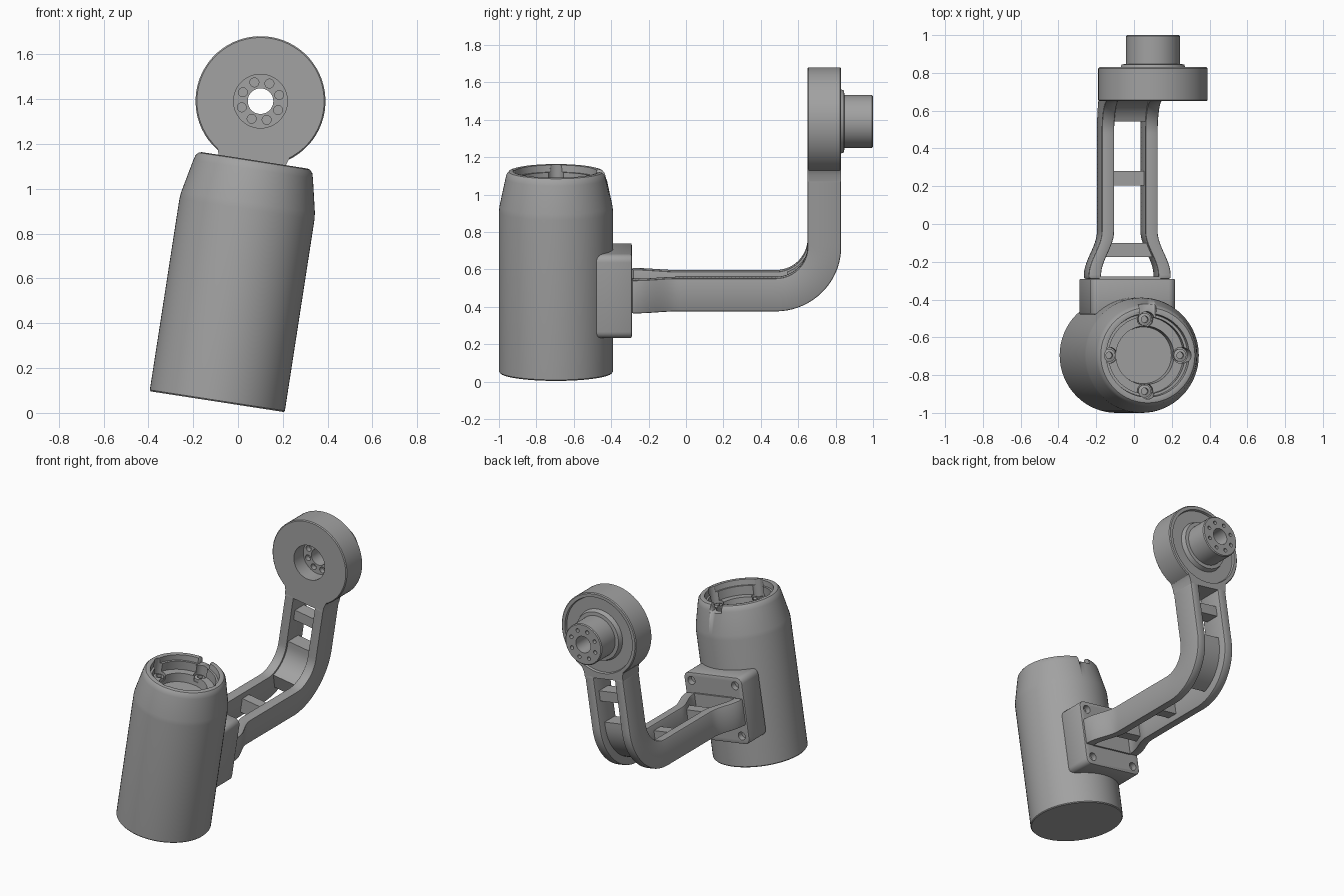
import bpy, bmesh, math
from mathutils import Matrix, Vector

old = bpy.data.objects.get("Cube")
if old:
    bpy.data.objects.remove(old)

grey = bpy.data.materials.new("machined_grey")
grey.use_nodes = True
COLOUR = (0.36, 0.36, 0.36, 1)
grey.diffuse_color = COLOUR
grey.node_tree.nodes["Principled BSDF"].inputs["Base Color"].default_value = COLOUR

# The whole assembly leans sideways
LEAN = Matrix.Translation((-0.093, 0, 0.05)) @ Matrix.Rotation(math.radians(8.8), 4, 'Y')
CAN_Y = -0.695
ARM_X = -0.01
HUB_Z = 1.355
Z_AXIS = Matrix.Identity(4)
Y_AXIS = Matrix.Rotation(math.radians(-90), 4, 'X')


def finish(name, bm, cutter=None, bevel=0, segments=2):
    bmesh.ops.recalc_face_normals(bm, faces=bm.faces)
    mesh = bpy.data.meshes.new(name)
    bm.to_mesh(mesh)
    bm.free()
    obj = bpy.data.objects.new(name, mesh)
    bpy.context.collection.objects.link(obj)
    mesh.materials.append(grey)
    obj.matrix_world = LEAN
    bpy.context.view_layer.objects.active = obj
    bpy.ops.object.select_all(action='DESELECT')
    obj.select_set(True)
    if bevel:
        mod = obj.modifiers.new("soft_edges", 'BEVEL')
        mod.width, mod.segments, mod.limit_method = bevel, segments, 'ANGLE'
        bpy.ops.object.modifier_apply(modifier=mod.name)
    if cutter:
        mod = obj.modifiers.new("cut", 'BOOLEAN')
        mod.operation, mod.solver, mod.object = 'DIFFERENCE', 'EXACT', cutter
        bpy.ops.object.modifier_apply(modifier=mod.name)
        bpy.data.objects.remove(cutter)
    bpy.ops.object.shade_smooth_by_angle(angle=math.radians(30))
    return obj


def revolve(bm, profile, place, closed=False, steps=64):
    """Spin (radius, height) points around the placed z axis."""
    verts = [bm.verts.new(place @ Vector((r, 0, h))) for r, h in profile]
    edges = [bm.edges.new(pair) for pair in zip(verts, verts[1:])]
    if closed:
        edges.append(bm.edges.new((verts[-1], verts[0])))
    axis = place.to_3x3() @ Vector((0, 0, 1))
    bmesh.ops.spin(bm, geom=verts + edges, cent=place.translation, axis=axis,
                   angle=2 * math.pi, steps=steps, use_merge=True)
    bmesh.ops.remove_doubles(bm, verts=bm.verts, dist=1e-5)


def rod(bm, place, radius, start, end, steps=20):
    bmesh.ops.create_cone(bm, cap_ends=True, segments=steps, radius1=radius, radius2=radius,
                          depth=end - start,
                          matrix=place @ Matrix.Translation((0, 0, (start + end) / 2)))


def box(bm, centre, size):
    bmesh.ops.create_cube(bm, size=1, matrix=Matrix.Translation(centre) @ Matrix.Diagonal((*size, 1)))


def ring(count, radius, offset=0):
    for i in range(count):
        a = 2 * math.pi * (i + offset) / count
        yield radius * math.cos(a), radius * math.sin(a)


# Motor can with an open, stepped mouth, screw wells and a rear notch
can_place = Matrix.Translation((0, CAN_Y, 0))
cut = bmesh.new()
for x, y in ring(4, 0.19):
    rod(cut, can_place @ Matrix.Translation((x, y, 0)), 0.042, 0.955, 1.12)
wells = finish("well_cutter", cut)
cut = bmesh.new()
box(cut, (0, CAN_Y + 0.235, 1.08), (0.09, 0.12, 0.08))
notch = finish("notch_cutter", cut)
bm = bmesh.new()
revolve(bm, [(0, 0), (0.3, 0), (0.305, 0.006), (0.305, 0.87), (0.302, 0.9), (0.27, 1.05),
             (0.264, 1.072), (0.252, 1.086), (0.238, 1.09), (0.222, 1.087), (0.218, 1.05),
             (0.204, 1.05), (0.204, 0.99), (0.155, 0.99), (0.15, 0.93), (0, 0.93)],
        can_place)
can = finish("motor_can", bm, wells)
mod = can.modifiers.new("notch", 'BOOLEAN')
mod.object, mod.solver = notch, 'EXACT'
bpy.context.view_layer.objects.active = can
bpy.ops.object.modifier_apply(modifier=mod.name)
bpy.data.objects.remove(notch)

# Socket screws in the can mouth
bm = bmesh.new()
for x, y in ring(4, 0.19):
    revolve(bm, [(0.018, 0.95), (0.034, 0.95), (0.034, 0.975), (0.018, 0.98)],
            can_place @ Matrix.Translation((x, y, 0)), closed=True, steps=16)
finish("can_screws", bm)

# Mounting plate with four counterbored holes
cut = bmesh.new()
for sx in (-1, 1):
    for sz in (-1, 1):
        spot = Matrix.Translation((ARM_X + sx * 0.172, 0, 0.44 + sz * 0.172)) @ Y_AXIS
        rod(cut, spot, 0.028, -0.33, -0.25)
holes = finish("plate_hole_cutter", cut)
bm = bmesh.new()
box(bm, (ARM_X, -0.385, 0.44), (0.455, 0.19, 0.455))
along_y = [e for e in bm.edges if abs(e.verts[0].co.y - e.verts[1].co.y) > 0.1]
bmesh.ops.bevel(bm, geom=along_y, offset=0.04, segments=5, profile=0.5, affect='EDGES')
finish("mounting_plate", bm, holes, bevel=0.008)

# Arm centre line: straight back, quarter bend, straight up
STRAIGHT, RADIUS = 0.77, 0.26
BEND = RADIUS * math.pi / 2
END = STRAIGHT + BEND + 0.37


def station(s):
    """Centre (y, z) and outward normal (y, z) at path length s."""
    if s <= STRAIGHT:
        return Vector((-0.29 + s, 0.44)), Vector((0, -1))
    a = min((s - STRAIGHT) / RADIUS, math.pi / 2)
    n = Vector((math.sin(a), -math.cos(a)))
    rise = max(0, s - STRAIGHT - BEND)
    return Vector((0.48, 0.70)) + n * RADIUS + Vector((0, rise)), n


def outer(s):
    t = min(max((s - 0.02) / 0.23, 0), 1)
    return 0.22 - 0.07 * t * t * (3 - 2 * t) if t < 1 else 0.15


def inner(s):
    return outer(s) - 0.067


def strip(bm, start, end, side_a, side_b, d0=-0.09, d1=0.09, steps=12):
    """Sweep a rectangular section along the arm centre line."""
    rows = []
    for i in range(steps + 1):
        s = start + (end - start) * i / steps
        p, n = station(s)
        rows.append([bm.verts.new((ARM_X + u, *(p + n * d)))
                     for u, d in ((side_a(s), d0), (side_b(s), d0), (side_b(s), d1), (side_a(s), d1))])
    for a, b in zip(rows, rows[1:]):
        for k in range(4):
            bm.faces.new((a[k], a[k - 1], b[k - 1], b[k]))
    bm.faces.new(rows[0])
    bm.faces.new(rows[-1])


for name, sign in (("left_rail", 1), ("right_rail", -1)):
    bm = bmesh.new()
    strip(bm, 0, END, lambda s: sign * inner(s), lambda s: sign * outer(s), steps=72)
    finish(name, bm, bevel=0.009)

# Recessed cross bars and the bend web between the rails
bm = bmesh.new()
for start, end, d0, d1 in ((-0.01, 0.012, -0.09, 0.09), (0.115, 0.19, -0.05, 0.05),
                           (0.495, 0.57, -0.05, 0.05), (0.86, 1.21, -0.078, 0.035),
                           (1.36, 1.43, -0.05, 0.05)):
    strip(bm, start, end, lambda s: -inner(s) - 0.01, lambda s: inner(s) + 0.01, d0, d1)
finish("cross_bars", bm)

# Flared neck joining the arm to the hub
half = [(0.15, 1.055), (0.152, 1.09), (0.165, 1.13), (0.187, 1.16), (0.217, 1.183)]
arc = [(0.272 * math.sin(a), HUB_Z - 0.272 * math.cos(a))
       for a in (math.radians(d) for d in range(50, -51, -10))]
outline = half + arc + [(-x, z) for x, z in reversed(half)]
bm = bmesh.new()
face = bm.faces.new([bm.verts.new((ARM_X + x, 0.65, z)) for x, z in outline])
moved = bmesh.ops.extrude_face_region(bm, geom=[face])["geom"]
bmesh.ops.translate(bm, vec=(0, 0.18, 0), verts=[v for v in moved if isinstance(v, bmesh.types.BMVert)])
finish("hub_neck", bm)

# Hub disc with front recess, rear flange and hollow output boss
hub_place = Matrix.Translation((ARM_X - 0.004, 0, HUB_Z)) @ Y_AXIS
cut = bmesh.new()
for x, y in ring(8, 0.088, 0.4):
    rod(cut, hub_place @ Matrix.Translation((x, y, 0)), 0.02, 0.7, 0.79)
for x, y in ring(8, 0.098, 0.4):
    rod(cut, hub_place @ Matrix.Translation((x, y, 0)), 0.013, 0.96, 1.05)
holes = finish("hub_hole_cutter", cut)
bm = bmesh.new()
revolve(bm, [(0.12, 0.65), (0.284, 0.65), (0.29, 0.656), (0.29, 0.824), (0.284, 0.83),
             (0.262, 0.83), (0.258, 0.814), (0.176, 0.814), (0.166, 0.845), (0.142, 0.847),
             (0.142, 0.994), (0.136, 1.0), (0.057, 1.0), (0.057, 0.755), (0.12, 0.755)],
        hub_place, closed=True)
finish("hub", bm, holes)
